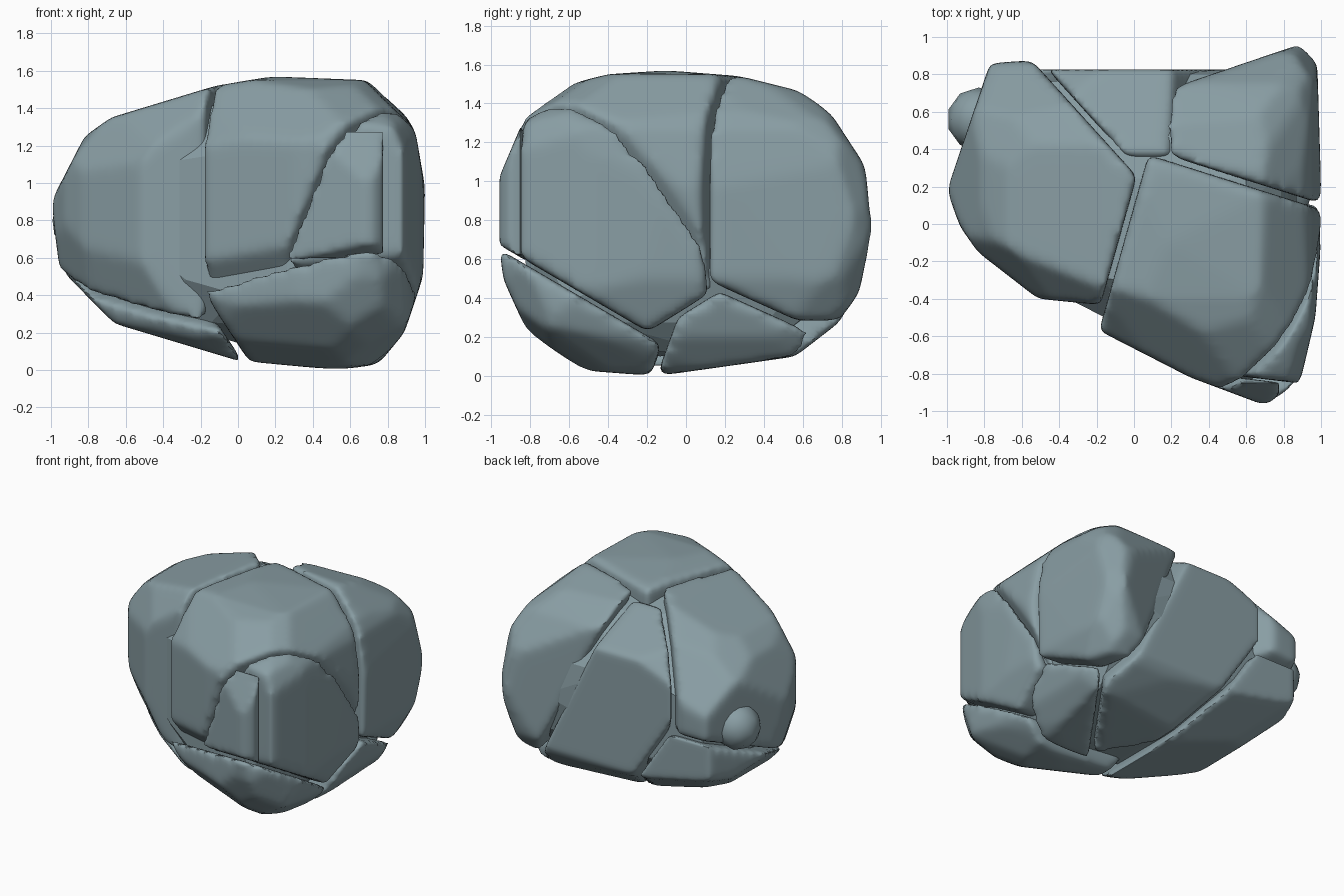
import bpy, bmesh, math
from mathutils import Vector, Matrix
from mathutils.geometry import convex_hull_2d

if "Cube" in bpy.data.objects:
    bpy.data.objects.remove(bpy.data.objects["Cube"])

stone = bpy.data.materials.new("blue_grey_stone")
stone.use_nodes = True
stone.diffuse_color = (0.25, 0.34, 0.37, 1)
stone.node_tree.nodes["Principled BSDF"].inputs["Base Color"].default_value = stone.diffuse_color

X, Y, Z = Vector((1, 0, 0)), Vector((0, 1, 0)), Vector((0, 0, 1))
MIDDLE = Vector((0, 0, 0.78))
ZERO = Vector()
TILT = math.radians(30)
TURN = math.radians(35)

# Convex outlines that bound the whole boulder
front = [(-1, .9), (-.82, 1.25), (-.68, 1.35), (-.12, 1.52), (.18, 1.57), (.69, 1.55),
         (.87, 1.41), (.95, 1.27), (1, .98), (.99, .5), (.89, .2), (.75, .03), (.54, 0),
         (0, .05), (-.7, .26), (-.95, .5)]
side = [(-.96, .66), (-.96, 1.02), (-.79, 1.42), (-.6, 1.5), (-.4, 1.55), (-.1, 1.57),
        (.28, 1.54), (.6, 1.46), (.75, 1.34), (.92, 1.08), (.96, .76), (.89, .43),
        (.78, .27), (.56, .1), (-.15, 0), (-.55, .03), (-.79, .17), (-.94, .5)]
plan = [(-1, .18), (-.9, -.1), (-.5, -.41), (-.15, -.58), (.3, -.82), (.7, -.97),
        (.89, -.84), (.97, -.5), (1, -.1), (1, .2), (.98, .86), (.87, .97), (.5, .87),
        (-.77, .86)]
corner_a = [(-.78, .51), (-.52, .78), (-.2, .86), (.09, .85), (.33, .81), (1.04, .59),
            (1.22, .43), (1.3, .1), (1.24, -.2), (.94, -.66), (.51, -.92), (.32, -1.01),
            (.17, -1.03), (.04, -.99), (-.38, -.65), (-.55, -.41), (-.78, .09)]
corner_b = [(-1.3, .05), (-1.25, .27), (-1.04, .55), (-.36, 1), (-.22, 1.03), (.03, .97),
            (.35, .7), (.6, .4), (.77, .07), (.77, -.27), (.67, -.56), (.31, -.81),
            (.13, -.84), (-.27, -.79), (-.93, -.61), (-1.18, -.46), (-1.28, -.2)]
corner_c = [(-1.22, .23), (-1.09, .48), (-.91, .69), (-.35, 1), (-.17, 1.03), (.01, 1),
            (.61, .68), (1.13, .28), (1.13, 0), (1.11, -.23), (.86, -.51), (.5, -.69),
            (-.03, -.75), (-.88, -.69), (-1.13, -.51), (-1.22, -.2)]


def slanted(x_sign, y_sign, tilt):
    """Axes of an outline that is turned about z and tilted."""
    right = X * x_sign * math.cos(TURN) + Y * y_sign * math.sin(TURN)
    return right, Z * math.cos(tilt) + Z.cross(right) * math.sin(tilt)


def outline_planes(points, right, up, origin):
    """Outward planes along the edges of an outline swept through space."""
    pts = [Vector(p) for p in points]
    ring = [pts[i] for i in convex_hull_2d(pts)]
    centre = sum(ring, Vector((0, 0))) / len(ring)
    planes = []
    for a, b in zip(ring, ring[1:] + ring[:1]):
        edge = b - a
        n = Vector((edge.y, -edge.x)).normalized()
        if n.dot(a - centre) < 0:
            n = -n
        planes.append((origin + right * a.x + up * a.y, right * n.x + up * n.y))
    return planes


def cut(bm, point, normal):
    bmesh.ops.bisect_plane(bm, geom=bm.verts[:] + bm.edges[:] + bm.faces[:], dist=1e-5,
                           plane_co=point, plane_no=normal, clear_outer=True)
    rim = [e for e in bm.edges if e.is_boundary]
    if rim:
        bmesh.ops.holes_fill(bm, edges=rim, sides=0)


boulder = bmesh.new()
bmesh.ops.create_cube(boulder, size=4)
for points, (right, up), origin in (
        (front, (X, Z), ZERO), (side, (Y, Z), ZERO), (plan, (X, Y), ZERO),
        (corner_a, slanted(1, 1, TILT), MIDDLE),
        (corner_b, slanted(-1, -1, TILT), MIDDLE),
        (corner_c, slanted(-1, 1, -TILT), MIDDLE)):
    for point, normal in outline_planes(points, right, up, origin):
        cut(boulder, point, normal)

# Cracks and worn faces of the rocks: a point on the plane and its direction
seams = {
    "left": ((-.07, -.1, .9), (.96, -.27, 0)),
    "left_front": ((-.35, -.43, .8), (.1, 1, 0)),
    "back_right": ((.6, .22, .9), (.3, .95, 0)),
    "back_left": ((-.16, .47, 1), (.74, .67, 0)),
    "back_flat": ((0, .84, .8), (0, 1, 0)),
    "back_corner": ((.87, .97, .8), (-.34, 1, 0)),
    "back_under": ((.8, .7, .27), (0, 0, 1)),
    "wedge": ((.2, .35, 1.45), (.32, .055, .155)),
    "slope": ((0, .4, 1.45), (0, .4, .85)),
    "low_front": ((.3, -.5, .4), (0, .585, 1)),
    "lip": ((0, -.69, .62), (.25, .7, .6)),
    "middle": ((.3, -.13, .1), (0, 1, -.36)),
    "low_side": ((.9, -.2, .22), (0, -.62, 1)),
    "low_back": ((.9, .17, .45), (0, .45, 1)),
    "under": ((.4, .03, .1), (.82, -.57, 0)),
    "base": ((.04, -.05, .05), (1, 0, .66)),
    "base_top": ((0, 0, .42), (0, -.39, 1)),
    "shoulder": ((.3, -.8, .7), (.675, -.525, -.36)),
    "face": ((.75, -.84, .9), (.12, 1, 0)),
    "face_edge": ((.78, -.9, .9), (1, 0, 0)),
}


def add_object(name, bm):
    mesh = bpy.data.meshes.new(name)
    bmesh.ops.recalc_face_normals(bm, faces=bm.faces)
    bm.to_mesh(mesh)
    bm.free()
    mesh.materials.append(stone)
    obj = bpy.data.objects.new(name, mesh)
    bpy.context.collection.objects.link(obj)
    bpy.ops.object.select_all(action="DESELECT")
    obj.select_set(True)
    bpy.context.view_layer.objects.active = obj
    return obj


def add_rock(name, sides, gap=0.014, rounding=12):
    """Part of the boulder on the given side (+ or -) of each plane, worn round."""
    bm = boulder.copy()
    for item in sides.split():
        point, normal = (Vector(v) for v in seams[item[1:]])
        outward = normal.normalized() * (-1 if item[0] == "+" else 1)
        cut(bm, point - outward * gap, outward)
    obj = add_object(name, bm)
    remesh = obj.modifiers.new("even_surface", "REMESH")
    remesh.mode = "VOXEL"
    remesh.voxel_size = 0.025
    worn = obj.modifiers.new("worn_edges", "SMOOTH")
    worn.factor = 0.5
    worn.iterations = rounding
    bpy.ops.object.modifier_apply(modifier=remesh.name)
    bpy.ops.object.modifier_apply(modifier=worn.name)
    bpy.ops.object.shade_smooth_by_angle(angle=math.radians(50))


# Rocks
add_rock("left_rock", "-left +left_front -back_left +base_top")
add_rock("top_rock", "+left -back_right +low_front +low_side -shoulder +lip")
add_rock("side_rock", "+shoulder -back_right +low_front +low_side +face", 0.004)
add_rock("front_rock", "+shoulder +low_front -face -face_edge", 0.004, 4)
add_rock("back_corner_rock", "+back_right +wedge +low_back -back_corner +back_under")
add_rock("back_wedge_rock", "+back_left -back_flat -wedge -slope +middle +base -under")
add_rock("lower_front_rock", "-low_front -middle +base")
add_rock("lower_side_rock", "+middle -low_side -low_back +under")
add_rock("lower_left_rock", "-base -base_top -back_flat")

# Solid heart that closes the cracks
heart = boulder.copy()
bmesh.ops.scale(heart, vec=(0.87, 0.87, 0.87), verts=heart.verts,
                space=Matrix.Translation(-MIDDLE))
add_object("inner_core", heart)

# Small knob on the left rock
knob = bmesh.new()
bmesh.ops.create_icosphere(knob, subdivisions=2, radius=0.17,
                           matrix=Matrix.Translation((-0.83, 0.56, 0.8)))
add_object("small_knob", knob)
bpy.ops.object.shade_smooth_by_angle(angle=math.radians(40))
boulder.free()
